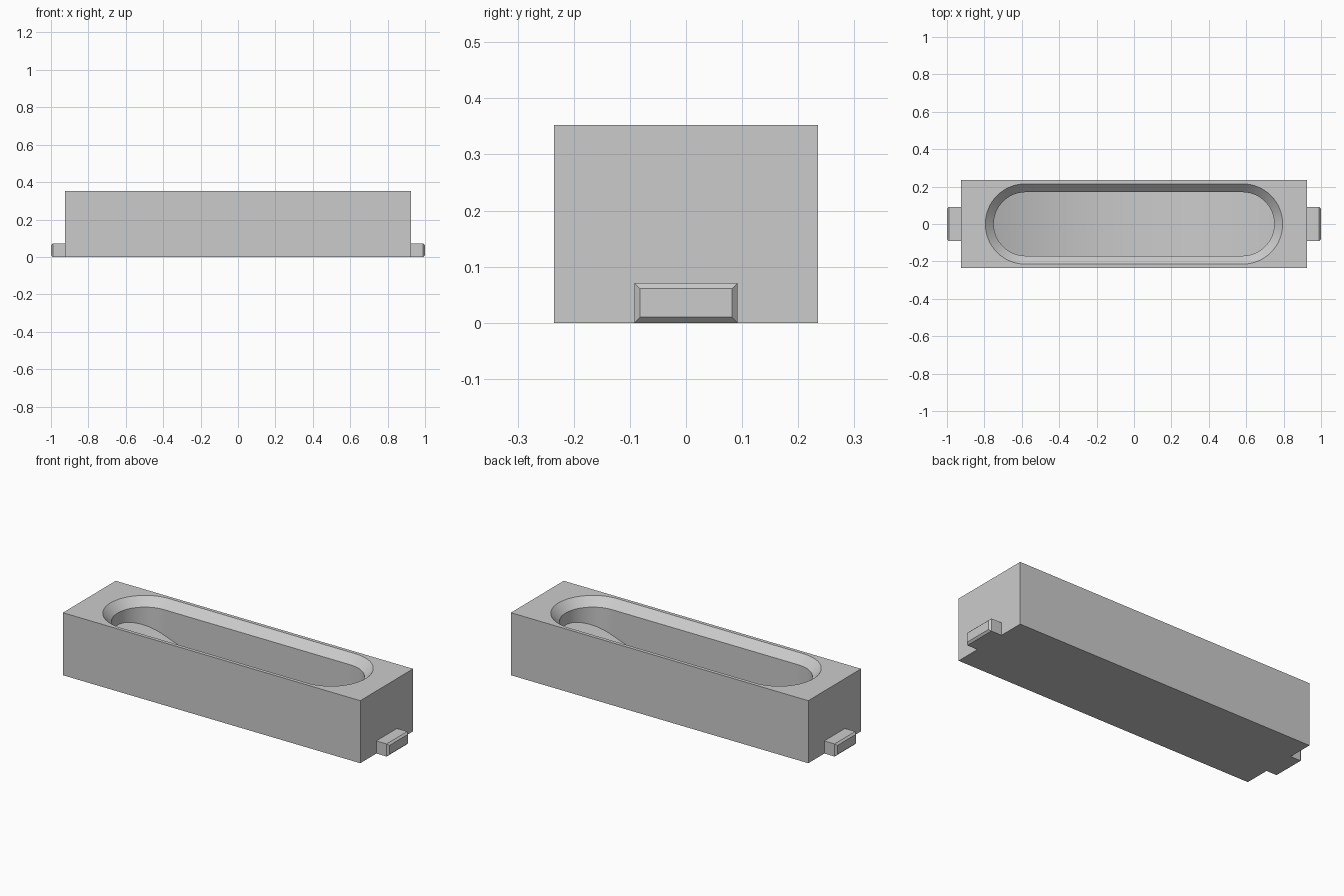
import bpy, bmesh, math

if "Cube" in bpy.data.objects:
    bpy.data.objects.remove(bpy.data.objects["Cube"])

HX, HY, H = 0.926, 0.235, 0.352      # body half sizes and height
CX, R_OUT, R_IN = 0.58, 0.215, 0.17  # pocket: end-arc centre, rim and wall radii
FLOOR_Z, FLOOR_R = 0.057, 1.63       # pocket floor is a shallow arc along x
ARC, STRAIGHT = 16, 24

grey = bpy.data.materials.new("plain grey")
grey.diffuse_color = (0.6, 0.6, 0.6, 1)
grey.use_nodes = True
grey.node_tree.nodes["Principled BSDF"].inputs["Base Color"].default_value = grey.diffuse_color


def make_object(name, bm):
    bmesh.ops.recalc_face_normals(bm, faces=bm.faces)
    mesh = bpy.data.meshes.new(name)
    bm.to_mesh(mesh)
    bm.free()
    mesh.materials.append(grey)
    ob = bpy.data.objects.new(name, mesh)
    bpy.context.collection.objects.link(ob)
    return ob


def box(x0, x1, y0, y1, z0, z1):
    bm = bmesh.new()
    bmesh.ops.create_cube(bm, size=1)
    for v in bm.verts:
        v.co = (x1 if v.co.x > 0 else x0, y1 if v.co.y > 0 else y0, z1 if v.co.z > 0 else z0)
    return bm


def slot_outline(r):
    """Back half of a slot from left tip to right tip, then the front half back."""
    back = [(-CX - r * math.cos(a), r * math.sin(a))
            for a in (math.pi / 2 * i / ARC for i in range(ARC + 1))]
    back += [(-CX + 2 * CX * i / STRAIGHT, r) for i in range(1, STRAIGHT)]
    back += [(-x, y) for x, y in reversed(back[:ARC + 1])]
    return back + [(x, -y) for x, y in reversed(back[1:-1])]


def floor_z(x):
    return FLOOR_Z + FLOOR_R - math.sqrt(FLOOR_R ** 2 - x * x)


# Pocket cutter: chamfered rim, straight wall, curved floor
bm = bmesh.new()
rim = R_OUT - R_IN
levels = [(R_OUT + 0.05, lambda x: H + 0.05), (R_IN, lambda x: H - rim), (R_IN, floor_z)]
rings = [[bm.verts.new((x, y, z(x))) for x, y in slot_outline(r)] for r, z in levels]
n = len(rings[0])
for a, b in zip(rings, rings[1:]):
    for i in range(n):
        j = (i + 1) % n
        bm.faces.new((a[i], a[j], b[j], b[i]))
bm.faces.new(rings[0])
low = rings[2]
for i in range(n // 2):  # floor strips across the slot
    strip = [low[i], low[i + 1], low[(n - i - 1) % n], low[(n - i) % n]]
    bm.faces.new(list(dict.fromkeys(strip)))
cutter = make_object("pocket_cutter", bm)
cutter.hide_render = True

# Body block with the pocket cut out
body = make_object("body", box(-HX, HX, -HY, HY, 0, H))
cut = body.modifiers.new("pocket", 'BOOLEAN')
cut.operation = 'DIFFERENCE'
cut.solver = 'EXACT'
cut.object = cutter
bpy.context.view_layer.objects.active = body
body.select_set(True)
bpy.ops.object.modifier_apply(modifier=cut.name)
bpy.data.objects.remove(cutter)
bpy.ops.object.shade_smooth_by_angle(angle=math.radians(20))

# End tabs with a chamfered outer face, mirrored to both ends
bm = box(HX, 1.0, -0.092, 0.092, 0, 0.071)
end_edges = [e for e in bm.edges if all(v.co.x > 0.99 for v in e.verts)]
bmesh.ops.bevel(bm, geom=end_edges, offset=0.01, segments=1, affect='EDGES')
tabs = make_object("end_tabs", bm)
mirror = tabs.modifiers.new("both ends", 'MIRROR')
mirror.use_axis[0] = True
